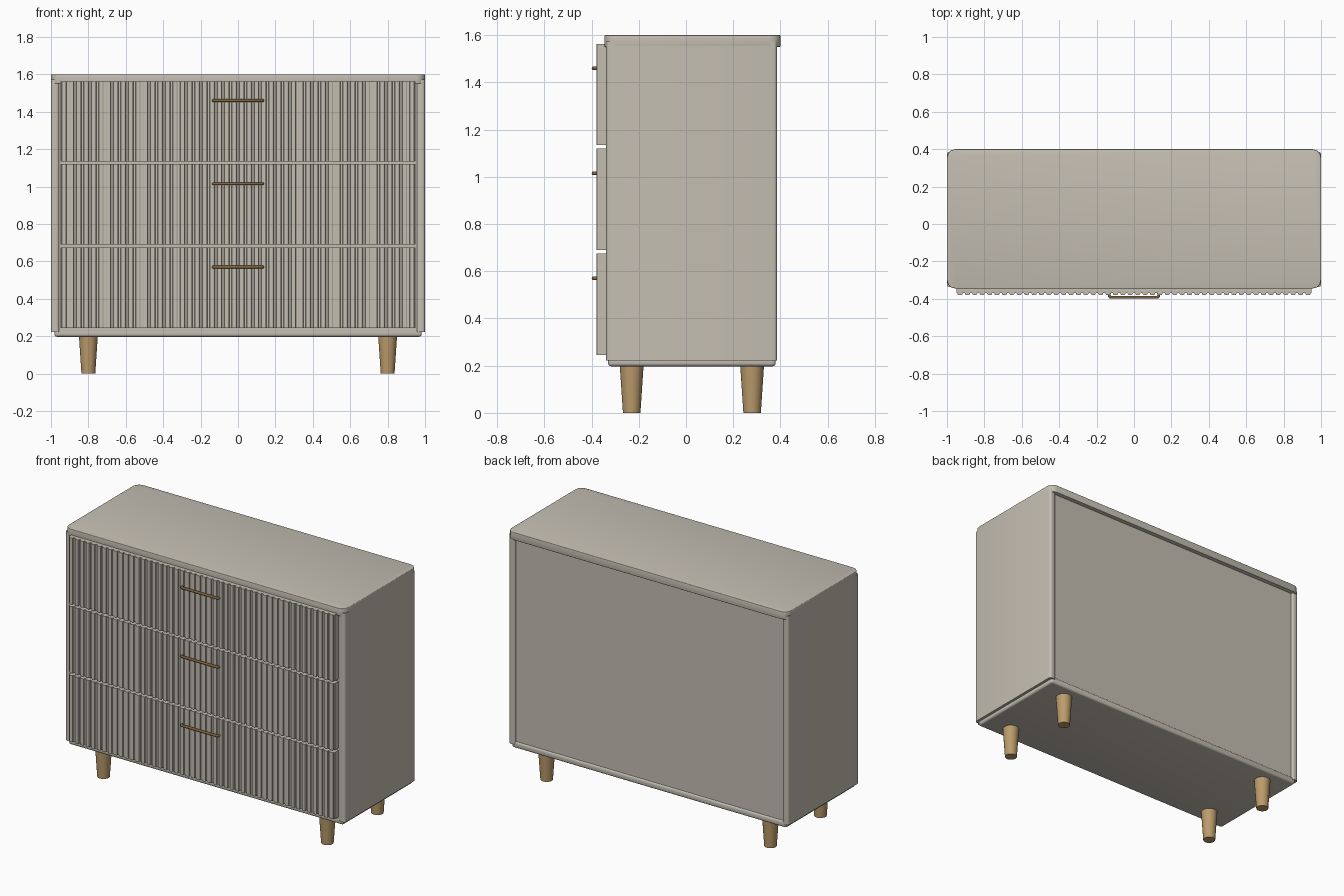
import bpy, bmesh, math
from mathutils import Vector

if "Cube" in bpy.data.objects:
    bpy.data.objects.remove(bpy.data.objects["Cube"])


def material(name, color):
    m = bpy.data.materials.new(name)
    m.diffuse_color = (*color, 1)
    m.use_nodes = True
    m.node_tree.nodes["Principled BSDF"].inputs["Base Color"].default_value = m.diffuse_color
    return m


PAINT = material("warm_grey_paint", (0.56, 0.52, 0.45))
WOOD = material("oak", (0.50, 0.33, 0.15))
BRASS = material("aged_brass", (0.22, 0.13, 0.05))


def finish(name, bm, mat, smooth=True):
    bmesh.ops.recalc_face_normals(bm, faces=bm.faces)
    me = bpy.data.meshes.new(name)
    bm.to_mesh(me)
    bm.free()
    ob = bpy.data.objects.new(name, me)
    bpy.context.collection.objects.link(ob)
    me.materials.append(mat)
    if smooth:
        bpy.ops.object.select_all(action='DESELECT')
        ob.select_set(True)
        bpy.context.view_layer.objects.active = ob
        bpy.ops.object.shade_smooth_by_angle(angle=math.radians(35))
    return ob


def box(name, lo, hi, upright=0, edges=0, segments=4):
    """Box with optionally rounded upright edges, or all edges rounded."""
    bm = bmesh.new()
    bmesh.ops.create_cube(bm, size=1)
    lo, hi = Vector(lo), Vector(hi)
    for v in bm.verts:
        v.co = Vector([lo[i] + (v.co[i] + 0.5) * (hi[i] - lo[i]) for i in range(3)])
    if upright:
        es = [e for e in bm.edges if abs(e.verts[0].co.z - e.verts[1].co.z) > 1e-4]
        bmesh.ops.bevel(bm, geom=es, offset=upright, segments=segments,
                        profile=0.5, affect='EDGES')
    if edges:
        es = [e for e in bm.edges if e.calc_face_angle(0) > 1]
        bmesh.ops.bevel(bm, geom=es, offset=edges, segments=segments,
                        profile=0.5, affect='EDGES')
    return finish(name, bm, PAINT)


# Carcass: top, base, sides, recessed back and inner body
box("top_panel", (-1, -0.345, 1.55), (1, 0.4, 1.6), upright=0.045, edges=0.004, segments=3)
box("base_panel", (-0.982, -0.33, 0.197), (0.982, 0.38, 0.24), edges=0.014)
for side, s in (("left", -1), ("right", 1)):
    x0, x1 = sorted((s * 0.955, s * 1.0))
    box(side + "_side_panel", (x0, -0.338, 0.222), (x1, 0.386, 1.572), upright=0.015)
box("inner_body_and_back", (-0.96, -0.33, 0.225), (0.96, 0.372, 1.56))


# Fluted drawer fronts: a comb outline extruded upward
def fluted_front(name, z0, z1, half=0.95, slats=48):
    pitch = 2 * half / slats
    pts = [(half, -0.325), (-half, -0.325)]
    for i in range(slats):
        x = -half + i * pitch
        pts += [(x, -0.368), (x + pitch * 0.14, -0.368), (x + pitch * 0.2, -0.377),
                (x + pitch * 0.32, -0.38), (x + pitch * 0.68, -0.38),
                (x + pitch * 0.8, -0.377), (x + pitch * 0.86, -0.368)]
    pts.append((half, -0.368))
    bm = bmesh.new()
    face = bm.faces.new([bm.verts.new((x, y, z0)) for x, y in pts])
    ext = bmesh.ops.extrude_face_region(bm, geom=[face])
    for v in ext["geom"]:
        if isinstance(v, bmesh.types.BMVert):
            v.co.z = z1
    return finish(name, bm, PAINT, smooth=False)


# Bar handle bent back into the drawer at both ends
def bar_handle(name, z, half=0.132):
    cu = bpy.data.curves.new(name, 'CURVE')
    cu.dimensions = '3D'
    cu.bevel_depth = 0.008
    cu.bevel_resolution = 3
    cu.use_fill_caps = True
    path = [(-half, -0.36), (-half, -0.386), (-half + 0.006, -0.392),
            (half - 0.006, -0.392), (half, -0.386), (half, -0.36)]
    sp = cu.splines.new('POLY')
    sp.points.add(len(path) - 1)
    for p, (x, y) in zip(sp.points, path):
        p.co = (x, y, z, 1)
    sp.use_smooth = True
    cu.materials.append(BRASS)
    ob = bpy.data.objects.new(name, cu)
    bpy.context.collection.objects.link(ob)


for label, z0, z1 in (("bottom", 0.245, 0.675), ("middle", 0.69, 1.12), ("top", 1.135, 1.563)):
    fluted_front(label + "_drawer_front", z0, z1)
    bar_handle(label + "_drawer_handle", z0 + 0.325)

# Tapered round legs
for row, y in (("front", -0.23), ("back", 0.28)):
    for side, x in (("left", -0.8), ("right", 0.8)):
        bm = bmesh.new()
        bmesh.ops.create_cone(bm, cap_ends=True, segments=32, radius1=0.037,
                              radius2=0.051, depth=0.21)
        bmesh.ops.translate(bm, verts=bm.verts, vec=(x, y, 0.105))
        finish(f"{row}_{side}_leg", bm, WOOD)
